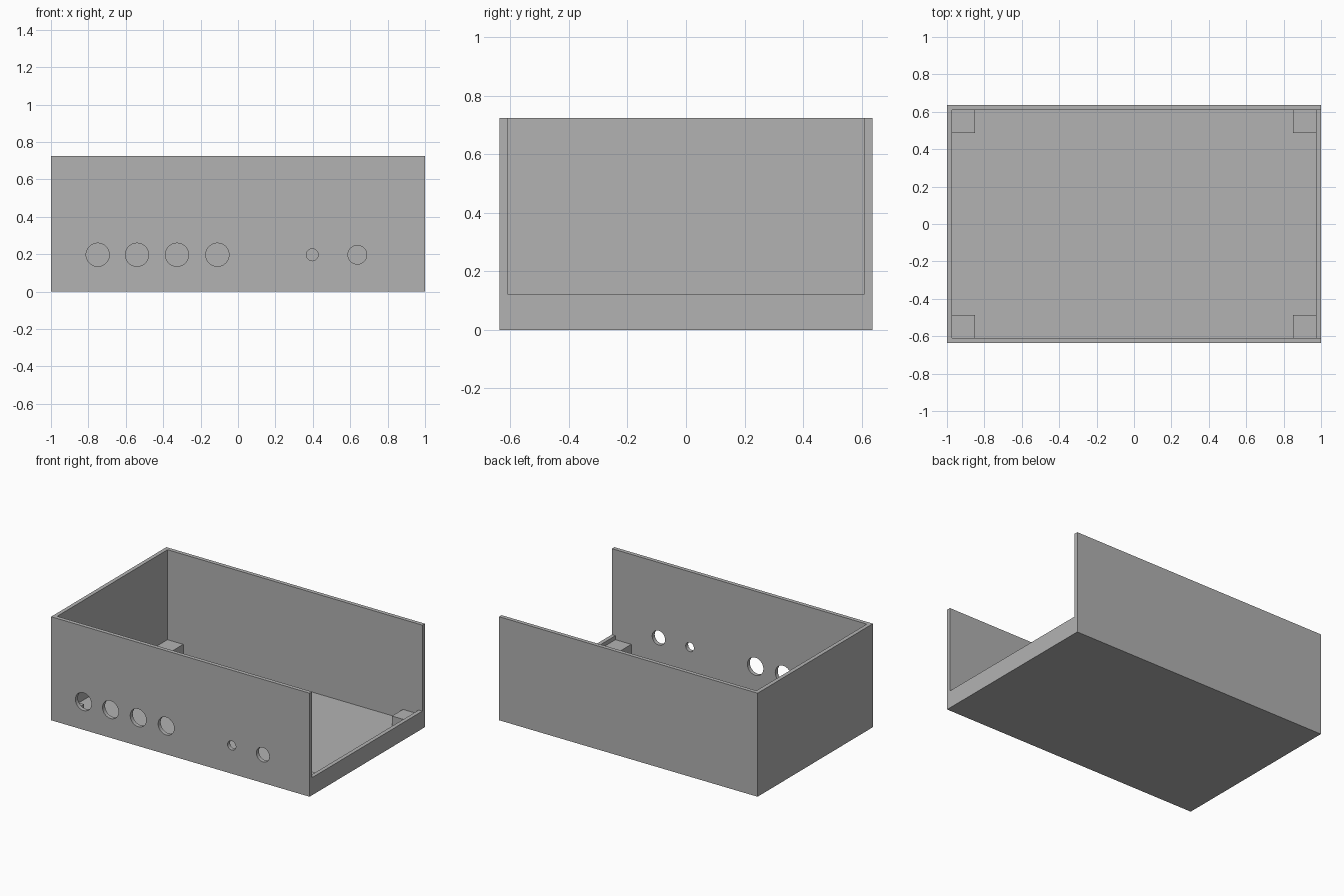
import bpy
import bmesh
from mathutils import Matrix, Vector

cube = bpy.data.objects.get("Cube")
if cube:
    bpy.data.objects.remove(cube, do_unlink=True)

# Overall sizes
HALF_X, HALF_Y, HEIGHT = 1.0, 0.637, 0.724
WALL, LIP_TOP = 0.028, 0.123
POST, POST_TOP = 0.122, 0.095
IN_X, IN_Y = HALF_X - WALL, HALF_Y - WALL

grey = bpy.data.materials.new("plain_grey")
grey.use_nodes = True
colour = (0.448, 0.448, 0.448, 1)
grey.diffuse_color = colour
grey.node_tree.nodes["Principled BSDF"].inputs["Base Color"].default_value = colour


def finish(name, bm):
    mesh = bpy.data.meshes.new(name)
    bm.to_mesh(mesh)
    bm.free()
    mesh.materials.append(grey)
    obj = bpy.data.objects.new(name, mesh)
    bpy.context.collection.objects.link(obj)
    return obj


def box(name, low, high):
    low, high = Vector(low), Vector(high)
    bm = bmesh.new()
    place = Matrix.Translation((low + high) / 2) @ Matrix.Diagonal((high - low).to_4d())
    bmesh.ops.create_cube(bm, size=1, matrix=place)
    return finish(name, bm)


def cut(target, cutter):
    cutter.hide_render = True
    cutter.hide_viewport = True
    mod = target.modifiers.new(cutter.name, "BOOLEAN")
    mod.operation = "DIFFERENCE"
    mod.solver = "EXACT"
    mod.object = cutter


# Open-topped case, cut from one block
case = box("case", (-HALF_X, -HALF_Y, 0), (HALF_X, HALF_Y, HEIGHT))
cavity = box("cavity_cutter", (-IN_X, -IN_Y, WALL), (IN_X, IN_Y, 1))
cut(case, cavity)

# Open end above a low lip
end_opening = box("end_opening_cutter", (0.8, -IN_Y, LIP_TOP), (1.2, IN_Y, 1))
cut(case, end_opening)

# Round holes through the front wall: (x, radius)
holes = [(-0.75, 0.062), (-0.54, 0.062), (-0.326, 0.062), (-0.11, 0.062),
         (0.397, 0.032), (0.638, 0.05)]
bm = bmesh.new()
for x, radius in holes:
    place = Matrix.Translation((x, -HALF_Y, 0.197)) @ Matrix.Rotation(1.5707963, 4, "X")
    bmesh.ops.create_cone(bm, cap_ends=True, segments=48, radius1=radius,
                          radius2=radius, depth=0.2, matrix=place)
cut(case, finish("front_hole_cutter", bm))

# Apply the cuts
bpy.context.view_layer.update()
graph = bpy.context.evaluated_depsgraph_get()
cut_mesh = bpy.data.meshes.new_from_object(case.evaluated_get(graph))
case.modifiers.clear()
case.data = cut_mesh
for obj in list(bpy.data.objects):
    if obj.name.endswith("_cutter"):
        bpy.data.objects.remove(obj, do_unlink=True)

# Square corner posts on the floor
for side, sx in (("left", 1), ("right", -1)):
    for end, sy in (("front", -1), ("back", 1)):
        xs = sorted((sx * IN_X, sx * (IN_X - POST)))
        ys = sorted((sy * IN_Y, sy * (IN_Y - POST)))
        box(f"{end}_{side}_post", (xs[0], ys[0], WALL), (xs[1], ys[1], POST_TOP))

# Keep edges crisp, hole walls smooth
bpy.ops.object.select_all(action="DESELECT")
case.select_set(True)
bpy.context.view_layer.objects.active = case
bpy.ops.object.shade_smooth_by_angle()
